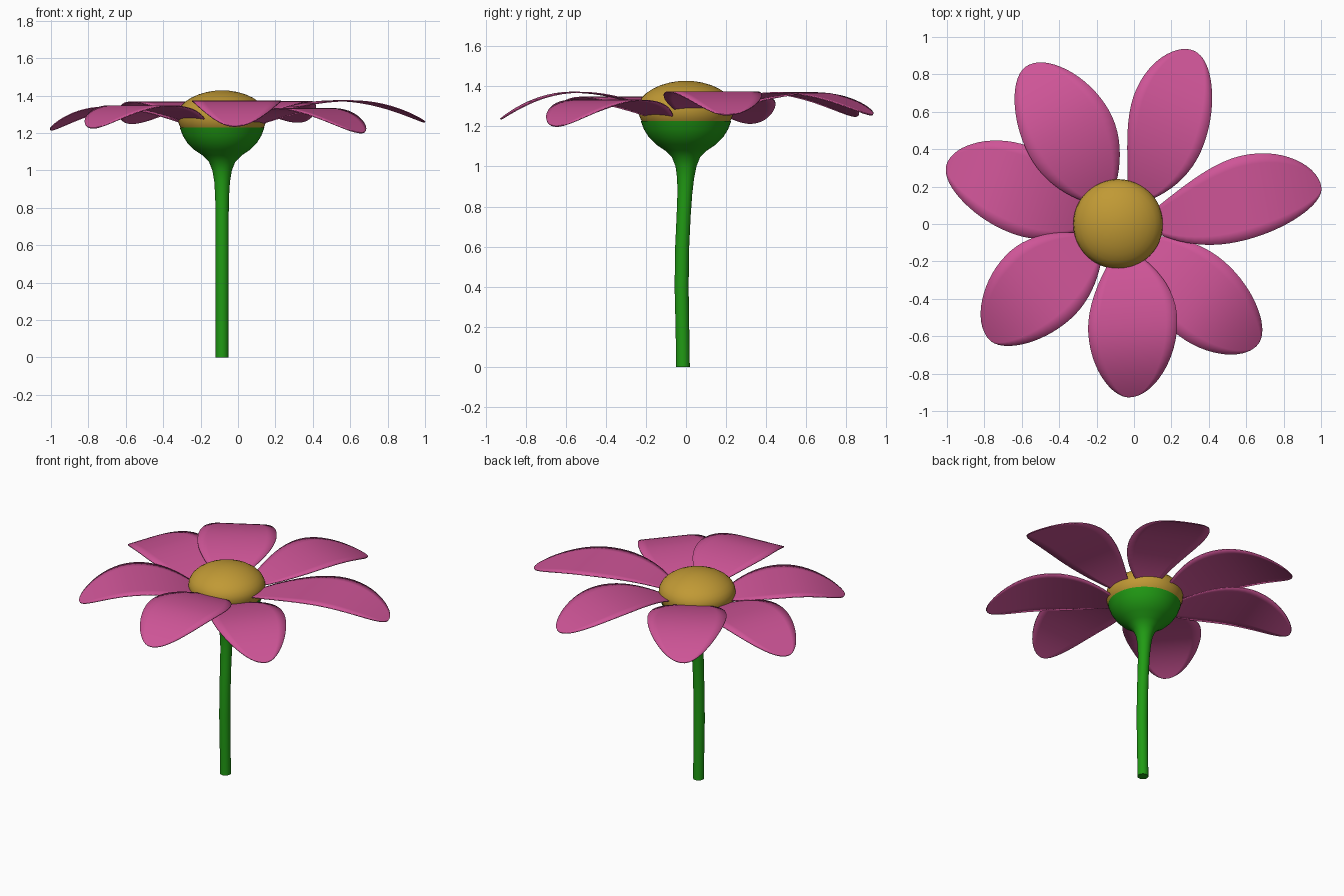
import bpy, bmesh, math

if "Cube" in bpy.data.objects:
    bpy.data.objects.remove(bpy.data.objects["Cube"])

CX = -0.085   # flower axis


def material(name, rgb):
    m = bpy.data.materials.new(name)
    m.diffuse_color = (*rgb, 1)
    m.use_nodes = True
    m.node_tree.nodes["Principled BSDF"].inputs["Base Color"].default_value = m.diffuse_color
    return m


PINK = material("petal pink", (0.62, 0.09, 0.31))
GOLD = material("disc gold", (0.53, 0.32, 0.035))
GREEN = material("stem green", (0.015, 0.33, 0.007))


def finish(name, bm, mat):
    bmesh.ops.recalc_face_normals(bm, faces=bm.faces)
    me = bpy.data.meshes.new(name)
    bm.to_mesh(me)
    bm.free()
    me.materials.append(mat)
    for p in me.polygons:
        p.use_smooth = True
    ob = bpy.data.objects.new(name, me)
    bpy.context.collection.objects.link(ob)
    bpy.ops.object.select_all(action='DESELECT')
    ob.select_set(True)
    bpy.context.view_layer.objects.active = ob
    bpy.ops.object.shade_smooth_by_angle(angle=math.radians(45))
    return ob


def lathe(name, profile, mat, n=48):
    """Rings from (radius, z, y offset), capped at both ends."""
    bm = bmesh.new()
    rings = []
    for r, z, y in profile:
        rings.append([bm.verts.new((CX + r * math.cos(2 * math.pi * i / n),
                                    y + r * math.sin(2 * math.pi * i / n), z))
                      for i in range(n)])
    for a, b in zip(rings, rings[1:]):
        for i in range(n):
            j = (i + 1) % n
            bm.faces.new((a[i], a[j], b[j], b[i]))
    bm.faces.new(rings[0])
    bm.faces.new(rings[-1])
    return finish(name, bm, mat)


# Stem flaring into the green cup
lathe("stem_and_cup", [
    (0.034, 0, -0.015), (0.034, 0.2, -0.018), (0.035, 0.4, -0.022),
    (0.035, 0.6, -0.019), (0.035, 0.75, -0.012), (0.037, 0.86, -0.006),
    (0.042, 0.94, -0.002), (0.052, 1.0, 0), (0.07, 1.045, 0),
    (0.105, 1.08, 0), (0.15, 1.11, 0), (0.185, 1.145, 0),
    (0.21, 1.185, 0), (0.226, 1.228, 0)], GREEN)

# Domed centre
lathe("flower_centre", [
    (0.212, 1.215, 0), (0.226, 1.235, 0), (0.236, 1.26, 0), (0.24, 1.29, 0),
    (0.236, 1.315, 0), (0.222, 1.342, 0), (0.198, 1.366, 0),
    (0.165, 1.388, 0), (0.125, 1.406, 0), (0.08, 1.419, 0),
    (0.035, 1.426, 0), (0.008, 1.427, 0)], GOLD)


def half_width(t, width, peak):
    u = t ** (math.log(0.5) / math.log(peak))
    s = max(0.0, math.sin(math.pi * u))
    return width * s ** (0.68 if u < 0.5 else 0.5)


def petal(i, tx, ty, wl, pl, wr, pr, ztop, ztip):
    """Arched petal, flat across, with separate bulges on each side."""
    dx, dy = tx - CX, ty
    length = math.hypot(dx, dy)
    dx, dy = dx / length, dy / length
    r0, rows, cols = 0.13, 32, 8
    bm = bmesh.new()
    grid = []
    for k in range(rows + 1):
        t = 0.5 - 0.5 * math.cos(math.pi * k / rows)
        t = min(max(t, 0.0015), 0.9995)
        a, b = half_width(t, wl, pl), -half_width(t, wr, pr)
        r = r0 + (length - r0) * t
        s = r / length
        if s > 0.6:
            z = ztop - (ztop - ztip) * ((s - 0.6) / 0.4) ** 2
        else:
            z = ztop - 0.12 * ((0.6 - s) / 0.48) ** 2
        row = []
        for c in range(cols + 1):
            w = b + (a - b) * c / cols
            row.append(bm.verts.new((CX + dx * r - dy * w, dy * r + dx * w, z)))
        grid.append(row)
    for p, q in zip(grid, grid[1:]):
        for c in range(cols):
            bm.faces.new((p[c], p[c + 1], q[c + 1], q[c]))
    ob = finish(f"petal_{i}", bm, PINK)
    m = ob.modifiers.new("thickness", 'SOLIDIFY')
    m.thickness = 0.006
    m.offset = 0


# tip x, tip y, left width, left peak, right width, right peak, top z, tip z
PETALS = [
    (1.00, 0.20, 0.24, 0.62, 0.21, 0.47, 1.372, 1.257),
    (0.32, 0.925, 0.20, 0.64, 0.25, 0.46, 1.368, 1.257),
    (-0.57, 0.845, 0.23, 0.48, 0.26, 0.50, 1.365, 1.25),
    (-1.00, 0.32, 0.235, 0.45, 0.235, 0.55, 1.338, 1.215),
    (-0.775, -0.615, 0.21, 0.50, 0.275, 0.50, 1.345, 1.225),
    (-0.02, -0.925, 0.28, 0.48, 0.20, 0.56, 1.37, 1.235),
    (0.66, -0.645, 0.22, 0.50, 0.24, 0.55, 1.33, 1.20),
]
for i, p in enumerate(PETALS, 1):
    petal(i, *p)
